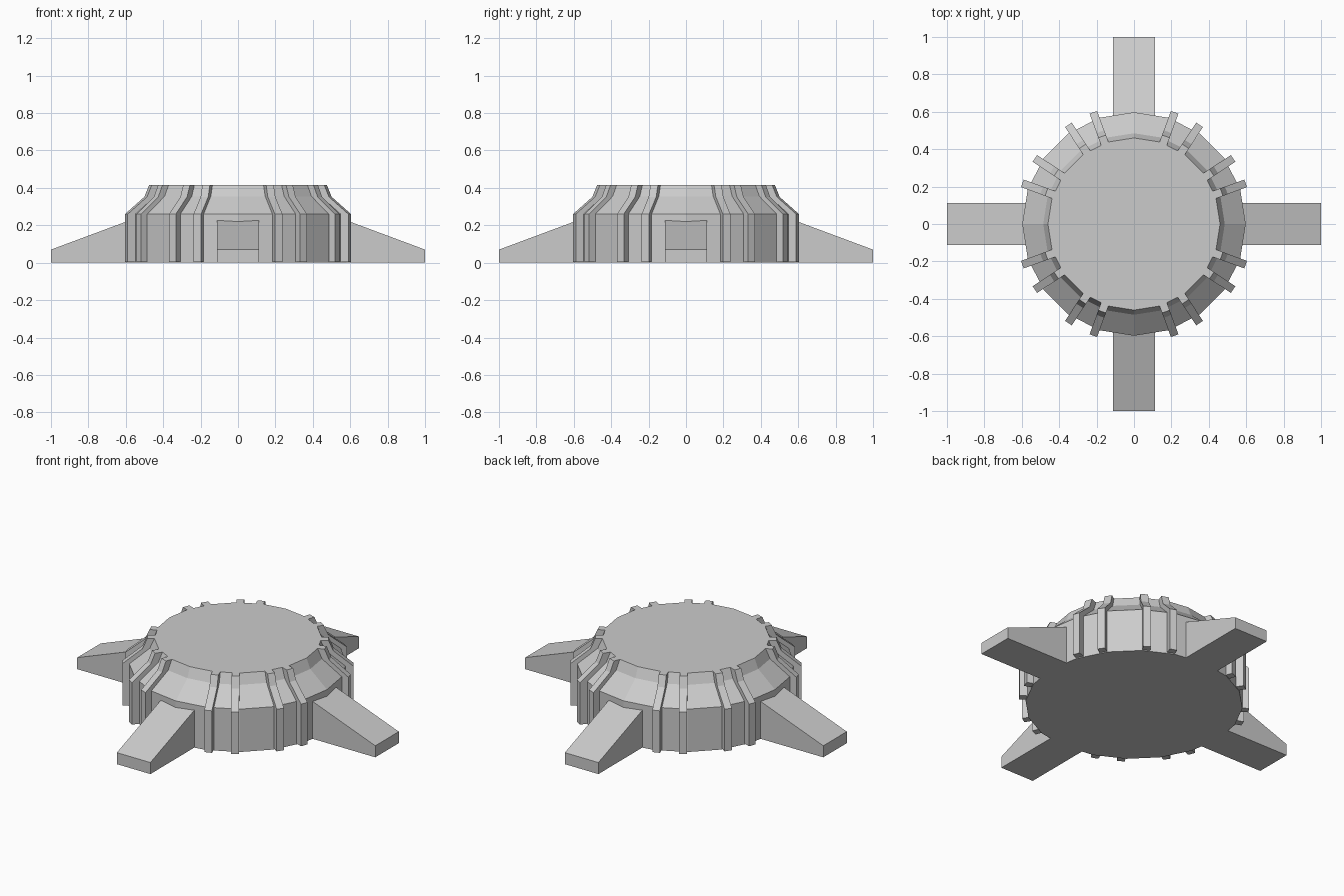
import bpy, bmesh
from math import sin, cos, pi, radians
from mathutils import Matrix

if "Cube" in bpy.data.objects:
    bpy.data.objects.remove(bpy.data.objects["Cube"])


def finish(bm, name):
    bmesh.ops.recalc_face_normals(bm, faces=bm.faces)
    me = bpy.data.meshes.new(name)
    bm.to_mesh(me)
    bm.free()
    ob = bpy.data.objects.new(name, me)
    bpy.context.collection.objects.link(ob)
    return ob


def revolve(name, profile, sides):
    """Stack of flat-sided rings with capped ends."""
    bm = bmesh.new()
    rings = [[bm.verts.new((r * cos(2 * pi * i / sides), r * sin(2 * pi * i / sides), z))
              for i in range(sides)] for r, z in profile]
    for a, b in zip(rings, rings[1:]):
        for i in range(sides):
            j = (i + 1) % sides
            bm.faces.new((a[i], a[j], b[j], b[i]))
    bm.faces.new(rings[0])
    bm.faces.new(rings[-1])
    return finish(bm, name)


def radial_slab(name, profile, width, angle):
    """Extrude a radius/height profile sideways, then turn it about z."""
    bm = bmesh.new()
    face = bm.faces.new([bm.verts.new((r, -width / 2, z)) for r, z in profile])
    ext = bmesh.ops.extrude_face_region(bm, geom=[face])
    moved = [g for g in ext["geom"] if isinstance(g, bmesh.types.BMVert)]
    bmesh.ops.translate(bm, verts=moved, vec=(0, width, 0))
    bm.transform(Matrix.Rotation(radians(angle), 4, 'Z'))
    return finish(bm, name)


# Twenty-sided drum with a sloping shoulder
revolve("drum_body", [(0.597, 0), (0.597, 0.26), (0.485, 0.355), (0.46, 0.415)], 20)

# Tapered legs and raised ribs, repeated in each quarter
leg = [(0.5, 0), (1.0, 0), (1.0, 0.07), (0.5, 0.256)]
rib = [(0.42, 0.005), (0.635, 0.005), (0.635, 0.26), (0.525, 0.352),
       (0.498, 0.415), (0.42, 0.415)]
for q in range(4):
    radial_slab(f"leg_{q + 1}", leg, 0.225, q * 90)
    for k, a in enumerate((20, 33.5, 56.5, 70)):
        radial_slab(f"rib_{q * 4 + k + 1}", rib, 0.043, q * 90 + a)
